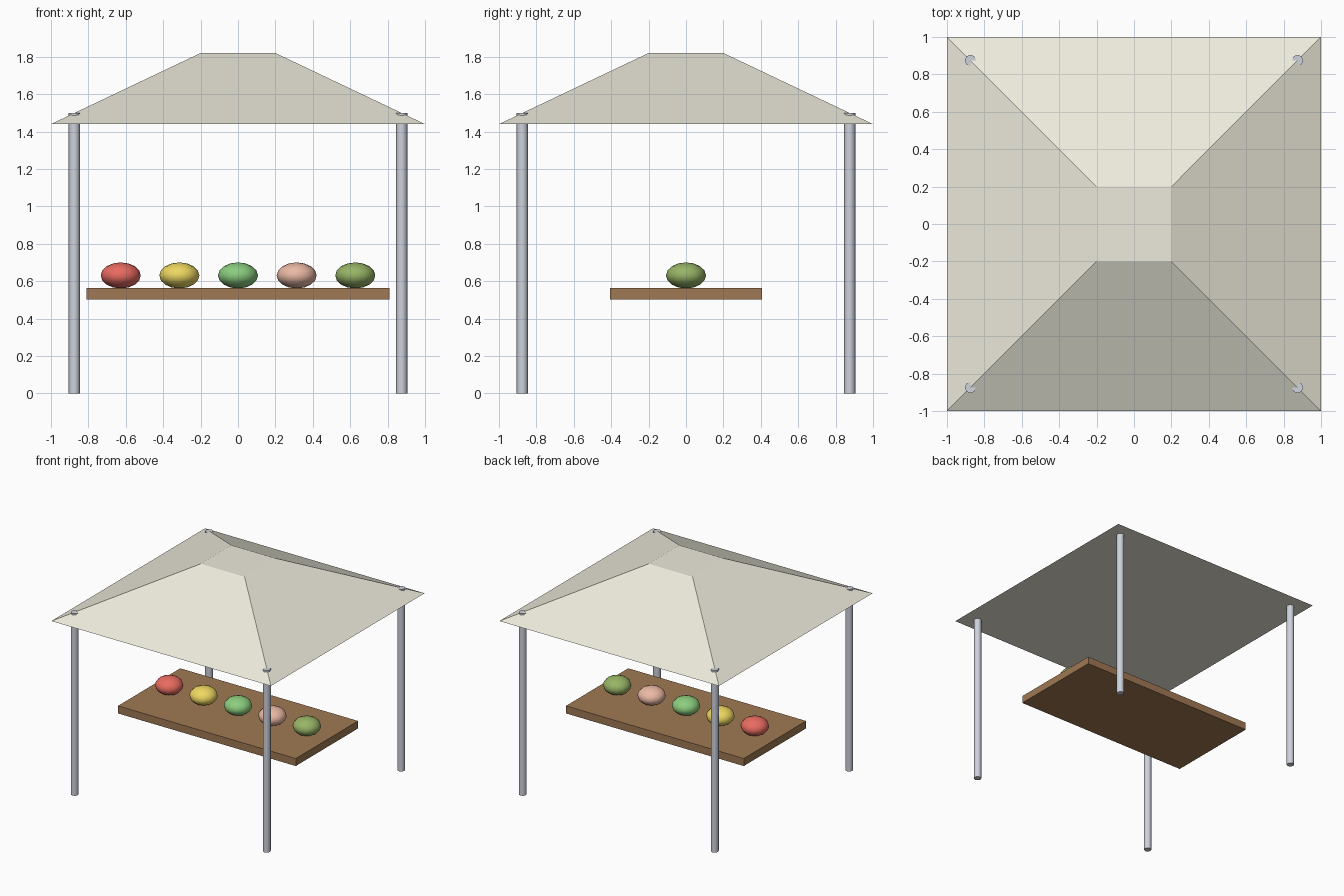
import bpy
import math

if "Cube" in bpy.data.objects:
    bpy.data.objects.remove(bpy.data.objects["Cube"])


def material(name, rgb):
    # colours are given as seen on screen, stored as linear values
    mat = bpy.data.materials.new(name)
    mat.diffuse_color = (*[c ** 2.2 for c in rgb], 1)
    mat.use_nodes = True
    mat.node_tree.nodes["Principled BSDF"].inputs["Base Color"].default_value = mat.diffuse_color
    return mat


def finish(name, mat, smooth=False):
    obj = bpy.context.object
    obj.name = name
    obj.data.materials.append(mat)
    bpy.ops.object.transform_apply(location=False, rotation=True, scale=True)
    if smooth:
        bpy.ops.object.shade_smooth_by_angle(angle=math.radians(50))
    return obj


canvas = material("canvas", (0.93, 0.92, 0.86))
wood = material("wood", (0.62, 0.47, 0.33))
metal = material("metal", (0.80, 0.82, 0.86))

# Canopy: closed square frustum
bpy.ops.mesh.primitive_cone_add(
    vertices=4, radius1=math.sqrt(2), radius2=0.2 * math.sqrt(2),
    depth=0.38, location=(0, 0, 1.63), rotation=(0, 0, math.pi / 4))
finish("canopy", canvas)

# Four corner posts, tips just poking through the canopy
for y, depth_name in ((-0.875, "front"), (0.875, "back")):
    for x, side in ((-0.875, "left"), (0.875, "right")):
        bpy.ops.mesh.primitive_cylinder_add(
            vertices=8, radius=0.03, depth=1.5, location=(x, y, 0.75))
        finish(f"{depth_name}_{side}_post", metal, smooth=True)

# Table top
bpy.ops.mesh.primitive_cube_add(size=1, location=(0, 0, 0.534))
bpy.context.object.scale = (1.62, 0.81, 0.062)
finish("table_top", wood)

# Row of squashed fruit
fruit = [
    ("red", (0.91, 0.42, 0.38)),
    ("yellow", (0.93, 0.84, 0.38)),
    ("green", (0.54, 0.80, 0.49)),
    ("pink", (0.92, 0.72, 0.64)),
    ("olive", (0.59, 0.70, 0.40)),
]
for i, (colour, rgb) in enumerate(fruit):
    bpy.ops.mesh.primitive_uv_sphere_add(
        segments=12, ring_count=8, radius=0.107,
        location=((i - 2) * 0.3135, 0, 0.631))
    bpy.context.object.scale = (1, 1, 0.65)
    finish(f"{colour}_fruit", material(f"{colour}_skin", rgb), smooth=True)
